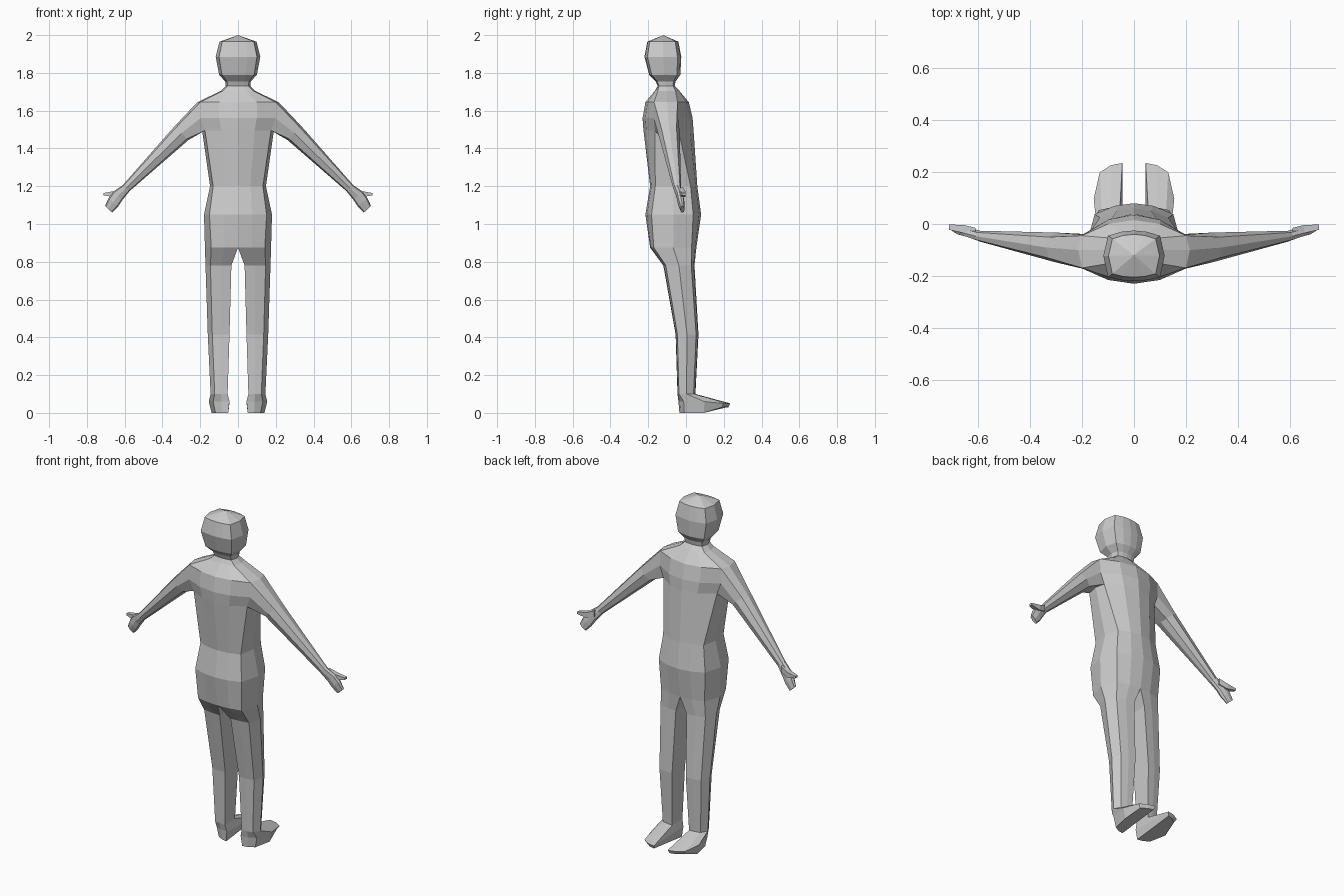
import bpy, bmesh
from mathutils import Vector

if "Cube" in bpy.data.objects:
    bpy.data.objects.remove(bpy.data.objects["Cube"])

grey = bpy.data.materials.new("plain_grey")
grey.diffuse_color = (0.6, 0.6, 0.6, 1)
grey.use_nodes = True
grey.node_tree.nodes["Principled BSDF"].inputs["Base Color"].default_value = grey.diffuse_color


def loft(name, rings, closed=lambda r: True, skip=lambda r, i: False, cap_start=False):
    """Skin a list of equal-length rings, cap the end, and mirror across x."""
    bm = bmesh.new()
    rows = [[bm.verts.new(p) for p in ring] for ring in rings]
    n = len(rows[0])
    for r in range(len(rows) - 1):
        a, b = rows[r], rows[r + 1]
        for i in range(n if closed(r) else n - 1):
            if not skip(r, i):
                j = (i + 1) % n
                bm.faces.new((a[i], a[j], b[j], b[i]))
    bm.faces.new(rows[-1])
    if cap_start:
        bm.faces.new(rows[0])
    bmesh.ops.remove_doubles(bm, verts=bm.verts, dist=0.0005)
    bmesh.ops.recalc_face_normals(bm, faces=bm.faces)
    me = bpy.data.meshes.new(name)
    bm.to_mesh(me)
    bm.free()
    me.materials.append(grey)
    ob = bpy.data.objects.new(name, me)
    bpy.context.collection.objects.link(ob)
    ob.modifiers.new("mirror", 'MIRROR').use_clip = True
    return ob


def half_ring(z, w, yb, yf, k=0.85, c=0.08, xi=0.0, toe=0.0):
    """Inner back, round the outside, to inner front.
    w: half width, k: corner width ratio, c: corner rounding, xi: inner x."""
    d = yf - yb
    corner, back, front = k * w, yb + c * d, yf - 1.3 * c * d
    mid = (xi + corner) / 2
    pts = [(xi, yb), (mid, yb + 0.25 * c * d), (corner, back), (w, (yb + yf) / 2),
           (corner, front), (mid, yf - 0.32 * c * d), (xi, yf)]
    return [Vector((x, y, z + (toe if y > 0.12 else 0))) for x, y in pts]


# Head and neck: height, half width, back, front
crown = [Vector((0, -0.12, 2.0))] * 7
head = [half_ring(*p) for p in (
    (1.965, .098, -.205, -.04), (1.885, .118, -.22, -.025), (1.79, .1, -.195, -.03),
    (1.755, .068, -.16, -.055), (1.73, .065, -.15, -.06))]

# Torso: the same, plus corner ratio and rounding
torso = [half_ring(*p) for p in (
    (1.705, .09, -.165, -.035, .9, .12), (1.645, .215, -.215, .015, .93, .2),
    (1.56, .205, -.23, .035, .97, .22), (1.495, .19, -.225, .04, .92, .23),
    (1.2, .148, -.19, .06, .89, .11), (1.05, .18, -.215, .08, .84, .11),
    (.875, .175, -.19, .055, .81, .08))]

# Legs narrow to the ankle, then the foot reaches forward
leg = [half_ring(.78, .172, -.12, .045, xi=.035),
       half_ring(.415, .16, -.055, .066, xi=.045),
       half_ring(.10, .145, -.045, .05, xi=.055),
       half_ring(.06, .155, -.04, .235, c=.1, xi=.045, toe=-.01),
       half_ring(0, .14, -.035, .225, c=.1, xi=.052, toe=.03)]

# The inner strip exists only on the legs; the shoulder is left open for the arm
last_torso = len(head) + len(torso)
loft("body", [crown] + head + torso + leg,
     closed=lambda r: r >= last_torso,
     skip=lambda r, i: r in (7, 8) and i in (2, 3))

# Arm, starting exactly on the shoulder opening
UP = Vector((.73, 0, .68))
OCT = [(-.7, -.8), (0, -1), (.7, -.8), (1, 0), (.7, .8), (0, 1), (-.7, .8), (-1, 0)]


def arm_ring(x, z, half, yb, yf):
    return [Vector((x, (yb + yf) / 2 + a * (yf - yb) / 2, z)) + UP * half * b for a, b in OCT]


top, mid, low = torso[1:4]
shoulder = [low[2], low[3], low[4], mid[4], top[4], top[3], top[2], mid[2]]
wrist = arm_ring(.592, 1.19, .024, -.068, -.026)
loft("arm", [shoulder, arm_ring(.3, 1.48, .052, -.148, -.033), wrist])

# Mitten hand
loft("hand", [wrist,
              arm_ring(.635, 1.15, .033, -.052, -.014),
              arm_ring(.66, 1.115, .034, -.045, -.008),
              arm_ring(.685, 1.078, .026, -.03, -.008)])


# Pointed thumb
def thumb_ring(x, z, h, yb, yf):
    return [Vector((x, y, z + s * h)) for y, s in ((yb, -1), (yf, -1), (yf, 1), (yb, 1))]


loft("thumb", [thumb_ring(.61, 1.175, .018, -.05, -.015),
               thumb_ring(.655, 1.158, .016, -.035, -.004),
               thumb_ring(.713, 1.158, .006, -.022, -.002)], cap_start=True)
